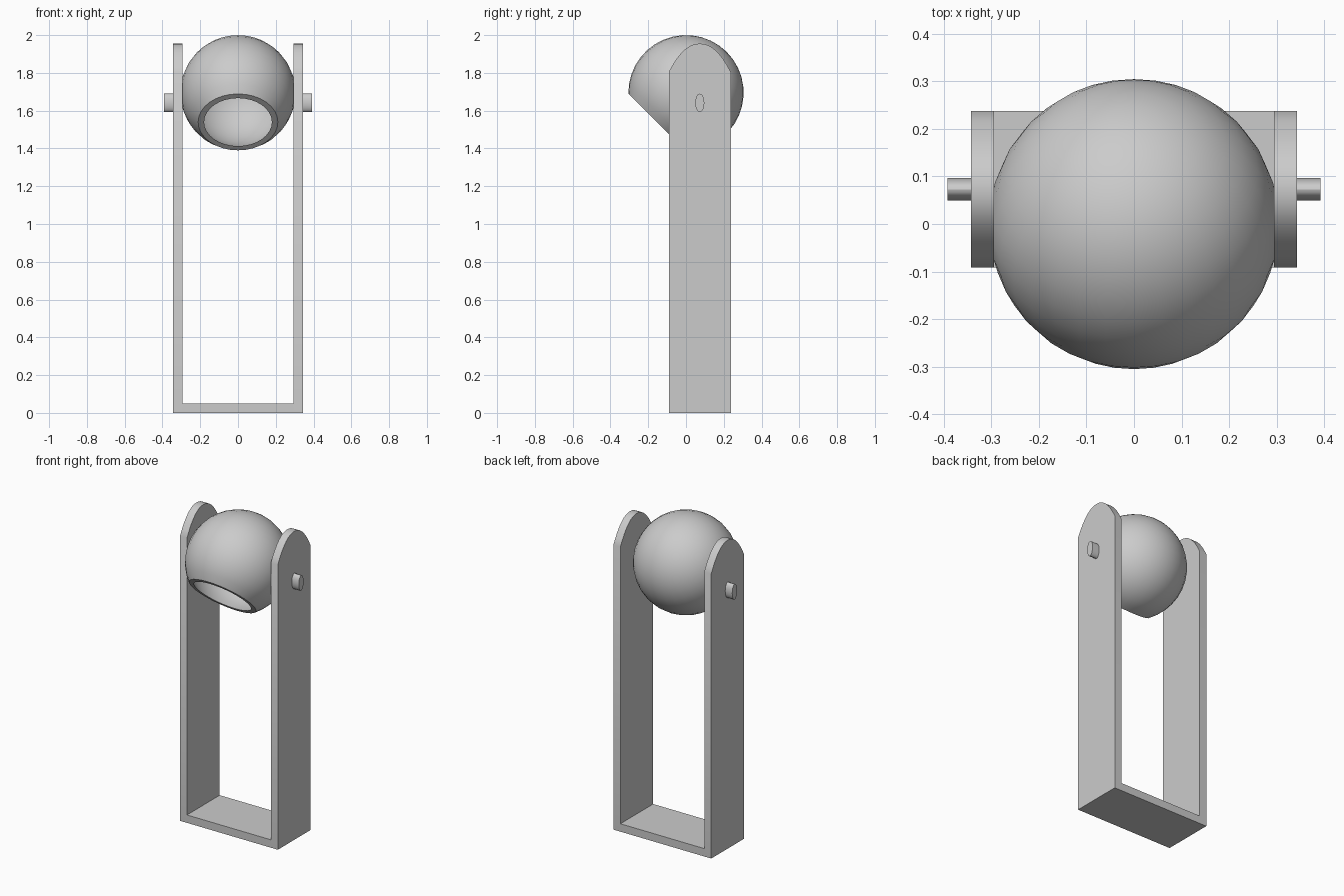
import bpy, bmesh, math
from mathutils import Matrix, Vector

if "Cube" in bpy.data.objects:
    bpy.data.objects.remove(bpy.data.objects["Cube"], do_unlink=True)

# One grey for everything
grey = bpy.data.materials.new("plain grey")
grey.use_nodes = True
colour = (0.6, 0.6, 0.6, 1)
grey.diffuse_color = colour
grey.node_tree.nodes["Principled BSDF"].inputs["Base Color"].default_value = colour


def finish(name, bm):
    bmesh.ops.recalc_face_normals(bm, faces=bm.faces)
    mesh = bpy.data.meshes.new(name)
    bm.to_mesh(mesh)
    bm.free()
    mesh.materials.append(grey)
    obj = bpy.data.objects.new(name, mesh)
    bpy.context.collection.objects.link(obj)
    bpy.ops.object.select_all(action='DESELECT')
    obj.select_set(True)
    bpy.context.view_layer.objects.active = obj
    bpy.ops.object.shade_smooth_by_angle(angle=math.radians(30))
    return obj


def prism(name, outline, x0, x1):
    """Extrude a (y, z) outline from x0 to x1."""
    bm = bmesh.new()
    face = bm.faces.new([bm.verts.new((x0, y, z)) for y, z in outline])
    ext = bmesh.ops.extrude_face_region(bm, geom=[face])
    verts = [g for g in ext["geom"] if isinstance(g, bmesh.types.BMVert)]
    bmesh.ops.translate(bm, verts=verts, vec=(x1 - x0, 0, 0))
    return finish(name, bm)


INNER, OUTER = 0.294, 0.343
MID_Y, HALF_Y = 0.073, 0.164

# Upright arms with a bowed top, and the pivot pins through them
arm = [(MID_Y - HALF_Y, 0), (MID_Y + HALF_Y, 0)]
for i in range(17):
    t = 1 - i / 8
    arm.append((MID_Y + HALF_Y * t, 1.955 - 0.15 * abs(t) ** 2.15))
pin = []
for i in range(24):
    a = math.tau * i / 24
    pin.append((MID_Y + 0.024 * math.cos(a), 1.641 + 0.049 * math.sin(a)))
for side, s in (("left", 1), ("right", -1)):
    prism(side + "_arm", arm, s * INNER, s * OUTER)
    prism(side + "_pivot_pin", pin, s * (INNER + 0.002), s * 0.392)

# Base plate joining the arms
base = [(MID_Y - HALF_Y, 0), (MID_Y + HALF_Y, 0),
        (MID_Y + HALF_Y, 0.05), (MID_Y - HALF_Y, 0.05)]
prism("base_plate", base, -INNER, INNER)

# Hollow round lamp head: outer and inner arcs lathed about the opening axis
R_OUT, R_IN, CUT, STEPS = 0.305, 0.284, 0.22, 14


def arc(radius):
    end = math.acos(-CUT / radius)
    return [(radius * math.sin(end * i / STEPS), 0, -radius * math.cos(end * i / STEPS))
            for i in range(STEPS + 1)]


bm = bmesh.new()
verts = [bm.verts.new(p) for p in arc(R_OUT) + arc(R_IN)[::-1]]
edges = [bm.edges.new(pair) for pair in zip(verts, verts[1:])]
bmesh.ops.spin(bm, geom=verts + edges, cent=(0, 0, 0), axis=(0, 0, 1),
               angle=math.tau, steps=32, use_duplicate=False)
bmesh.ops.remove_doubles(bm, verts=bm.verts, dist=0.0005)
bm.transform(Matrix.Translation(Vector((0, 0, 1.695))) @ Matrix.Rotation(math.radians(135), 4, 'X'))
finish("lamp_head", bm)
